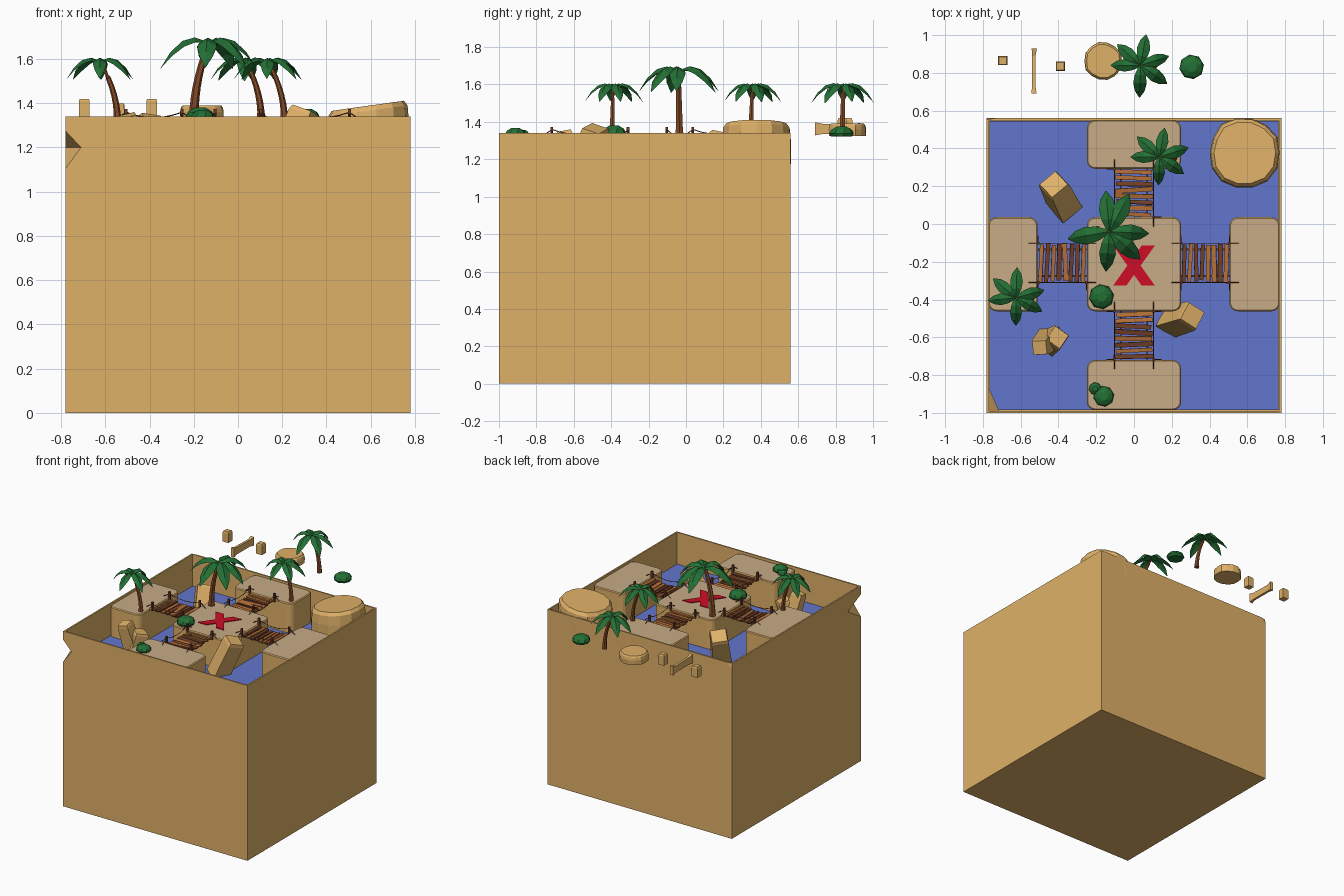
import bpy, bmesh, random
from math import sin, cos, pi, radians
from mathutils import Vector, Matrix

if "Cube" in bpy.data.objects:
    bpy.data.objects.remove(bpy.data.objects["Cube"])
random.seed(4)

def mat(name, c):
    m = bpy.data.materials.new(name)
    m.diffuse_color = (*c, 1)
    m.use_nodes = True
    m.node_tree.nodes["Principled BSDF"].inputs["Base Color"].default_value = m.diffuse_color
    return m

SAND = mat("sand", (0.74, 0.44, 0.14))
TOP = mat("island_top", (0.58, 0.41, 0.24))
WATER = mat("water", (0.12, 0.18, 0.61))
LEAF = mat("leaf", (0.017, 0.16, 0.035))
BARK = mat("bark", (0.24, 0.07, 0.02))
PLANK = mat("plank", (0.46, 0.16, 0.04))
DARK = mat("dark_plank", (0.17, 0.05, 0.02))
RED = mat("red", (0.62, 0.004, 0.02))

def finish(name, bm, *mats):
    bmesh.ops.recalc_face_normals(bm, faces=bm.faces)
    me = bpy.data.meshes.new(name)
    bm.to_mesh(me)
    bm.free()
    for m in mats:
        me.materials.append(m)
    ob = bpy.data.objects.new(name, me)
    bpy.context.collection.objects.link(ob)
    return ob

def box(bm, c, size, rot=0.0, mi=0, tilt=0.0):
    m = Matrix.Translation(c) @ Matrix.Rotation(rot, 4, 'Z') @ Matrix.Rotation(tilt, 4, 'Y')
    r = bmesh.ops.create_cube(bm, size=1, matrix=m @ Matrix.Diagonal((*size, 1)))
    for f in {f for v in r['verts'] for f in v.link_faces}:
        f.material_index = mi

def loft(bm, rings, mi=0):
    """Skin a list of equal-length closed rings and cap both ends."""
    vs = [[bm.verts.new(p) for p in r] for r in rings]
    n = len(vs[0])
    for a, b in zip(vs, vs[1:]):
        for i in range(n):
            bm.faces.new((a[i], a[(i + 1) % n], b[(i + 1) % n], b[i])).material_index = mi
    bm.faces.new(vs[0][::-1]).material_index = mi
    cap = bm.faces.new(vs[-1])
    cap.material_index = mi
    return cap

def tube(bm, pts, radii, n=6, rot=0.0, mi=0):
    pts = [Vector(p) for p in pts]
    rings = []
    for i, p in enumerate(pts):
        d = pts[min(i + 1, len(pts) - 1)] - pts[max(i - 1, 0)]
        q = d.to_track_quat('Z', 'Y') if abs(d.z) < d.length * .9 else Vector((0, 0, 1)).rotation_difference(d)
        rings.append([p + q @ Vector((cos(rot + 2 * pi * k / n), sin(rot + 2 * pi * k / n), 0)) * radii[i]
                      for k in range(n)])
    loft(bm, rings, mi)

# Crate: solid block with a thin rim and a recessed basin
bm = bmesh.new()
box(bm, (0, -.22, .67), (1.56, 1.56, 1.34))
top = max(bm.faces, key=lambda f: f.calc_center_median().z)
bmesh.ops.inset_region(bm, faces=[top], thickness=.016)
ex = bmesh.ops.extrude_face_region(bm, geom=[top])
bmesh.ops.translate(bm, verts=[v for v in ex['geom'] if isinstance(v, bmesh.types.BMVert)], vec=(0, 0, -.3))
bmesh.ops.delete(bm, geom=[top], context='FACES')
crate = finish("crate", bm, SAND)

# Chipped corners cut from the crate
def chip(name, pts):
    bm = bmesh.new()
    vs = [bm.verts.new(p) for p in pts]
    bmesh.ops.convex_hull(bm, input=vs)
    cut = finish(name, bm, SAND)
    cut.hide_render = True
    cut.hide_set(True)
    mod = crate.modifiers.new(name, 'BOOLEAN')
    mod.operation, mod.solver, mod.object = 'DIFFERENCE', 'EXACT', cut

A, B, C, D = (-.78, -1, 1.275), (-.78, -1, 1.105), (-.71, -1, 1.2), (-.78, -.84, 1.2)
chip("corner_chip_cutter", [A, B, (-.79, -1.01, 1.275), (-.79, -1.01, 1.105), C, D])
chip("rear_chip_cutter", [(-.785, .565, 1.25), (-.69, .565, 1.345), (-.785, .552, 1.345), (-.785, .565, 1.345)])
bm = bmesh.new()
a, b, c, d = [bm.verts.new(p) for p in (A, B, C, D)]
bm.faces.new((a, c, d))
bm.faces.new((b, d, c))
finish("corner_dent", bm, SAND)

# Water surface
bm = bmesh.new()
box(bm, (0, -.22, 1.07), (1.528, 1.528, .06))
finish("water", bm, WATER)

# Islands: rounded slabs with a paler cap
def island(name, x0, x1, y0, y1, r=.045):
    def ring(g, z):
        out = []
        for k, (cx, cy) in enumerate(((x1 - r, y1 - r), (x0 + r, y1 - r), (x0 + r, y0 + r), (x1 - r, y0 + r))):
            for j in range(5):
                t = (k + j / 4) * pi / 2
                out.append((cx + (r - g) * cos(t), cy + (r - g) * sin(t), z))
        return out
    bm = bmesh.new()
    cap = loft(bm, [ring(0, 1.08), ring(0, 1.32), ring(.006, 1.326)])
    cap.material_index = 1
    finish(name, bm, SAND, TOP)

island("centre_island", -.25, .25, -.462, .036)
island("left_island", -.772, -.51, -.462, .036)
island("right_island", .505, .772, -.462, .036)
island("back_island", -.25, .25, .292, .55)
island("front_island", -.25, .25, -.985, -.72)

# Treasure mark: two crossed bars with level ends
bm = bmesh.new()
for s in (1, -1):
    loft(bm, [[(s * x + o, y, z) for o, z in ((-.035, 1.325), (.035, 1.325), (.035, 1.332), (-.035, 1.332))]
              for x, y in ((-.075, -.325), (.075, -.115))])
finish("treasure_mark", bm, RED)

# Rope bridges: uneven planks, corner posts, sagging ropes
def bridge(name, centre, ang):
    bm = bmesh.new()
    n, L, W = 8, .255, .205
    for i in range(n):
        t = (i + .5) / n
        box(bm, ((t - .5) * L, random.uniform(-.004, .004), 1.318 - .05 * t * (1 - t)),
            (random.uniform(.02, .026), W * random.uniform(.92, 1.03), .01),
            random.uniform(-.07, .07), random.choice((0, 0, 1)), random.uniform(-.25, .25))
    for s in (-1, 1):
        y = s * .104
        tube(bm, [((k / 6 - .5) * L, y, 1.36 - .1 * k / 6 * (1 - k / 6)) for k in range(7)], [.0025] * 7, 4, 0, 1)
        box(bm, (0, s * .07, 1.298), (L, .01, .006), 0, 1)
        for e in (-1, 1):
            x = e * L / 2
            box(bm, (x, y, 1.34), (.014, .014, .066), 0, 1)
            tube(bm, [(x, y, 1.358), (x + e * .05, y, 1.325)], [.0025] * 2, 4, 0, 1)
            tube(bm, [(x, y, 1.358), (x, y + s * .04, 1.325)], [.0025] * 2, 4, 0, 1)
    bm.transform(Matrix.Translation((*centre, 0)) @ Matrix.Rotation(ang, 4, 'Z'))
    finish(name, bm, PLANK, DARK)

bridge("left_bridge", (-.38, -.206), 0)
bridge("right_bridge", (.377, -.206), 0)
bridge("back_bridge", (0, .164), pi / 2)
bridge("front_bridge", (0, -.59), pi / 2)

# Palms: curved tapering trunk with folded drooping leaves
def palm(name, base, crown, L, angles):
    b, c = Vector(base), Vector(crown)
    bm = bmesh.new()
    pts, rad = [], []
    for i in range(8):
        t = i / 7
        p = b.lerp(c, t)
        p.x = b.x + (c.x - b.x) * t ** 2
        pts.append(p)
        rad.append(L * (.105 - .045 * t + (.015 if i == 0 else 0)))
    tube(bm, pts, rad, 6)
    for a in angles:
        k = L * random.uniform(.95, 1.05)
        u, v = Vector((cos(radians(a)), sin(radians(a)), 0)), Vector((-sin(radians(a)), cos(radians(a)), 0))
        rings = []
        for r, z, w in ((0, 0, .05), (.3, .1, .17), (.55, .03, .21), (.8, -.2, .15), (1, -.52, .012)):
            p = c + (u * r + Vector((0, 0, z))) * k
            edge = Vector((0, 0, -.55 * w * k))
            rings.append([p, p + v * w * k + edge, p + Vector((0, 0, -.35 * w * k)), p - v * w * k + edge])
        loft(bm, rings, 1)
    finish(name, bm, BARK, LEAF)

small = (80, 18, -35, -92, 180, 138)
palm("large_palm", (-.20, -.035, 1.32), (-.13, -.04, 1.675), .215, (95, 62, -3, -42, -95, 190))
palm("left_palm", (-.545, -.395, 1.32), (-.625, -.39, 1.59), .155, (88, 15, -28, -90, 186, 140))
palm("back_palm", (.21, .345, 1.32), (.135, .355, 1.59), .155, small)
palm("loose_palm", (.105, .835, 1.325), (.035, .84, 1.59), .165, small)

# Bushes: faceted domes
def bush(name, x, y, r, h):
    bm = bmesh.new()
    z0 = 1.322
    loft(bm, [[(x + r * q * cos(2 * pi * (k + o) / 8), y + r * q * sin(2 * pi * (k + o) / 8), z0 + h * t)
               for k in range(8)] for q, t, o in ((.85, 0, 0), (1, .3, .2), (.85, .7, .4), (.42, 1, .6))])
    bmesh.ops.triangulate(bm, faces=bm.faces)
    finish(name, bm, LEAF)

bush("centre_bush", -.172, -.385, .066, .058)
bush("front_bush", -.16, -.912, .055, .045)
bush("front_small_bush", -.205, -.872, .034, .035)
bush("loose_bush", .305, .832, .066, .053)

# Round boulders with a bevelled rim
def boulder(name, x, y, levels, slope, n=14):
    bm = bmesh.new()
    jit = [random.uniform(.96, 1.03) for _ in range(n)]
    loft(bm, [[(x + r * jit[k] * cos(2 * pi * k / n), y + r * jit[k] * sin(2 * pi * k / n),
                z + s * slope * r * cos(2 * pi * k / n)) for k in range(n)] for r, z, s in levels])
    finish(name, bm, SAND)

boulder("large_boulder", .585, .377, ((.188, 1.08, 0), (.19, 1.3, .8), (.184, 1.365, 1), (.167, 1.388, 1)), .14)
boulder("loose_boulder", -.163, .862, ((.1, 1.325, 0), (.102, 1.36, 0), (.098, 1.38, 0), (.09, 1.39, 0)), 0)

# Leaning square rocks rising out of the water
for name, p, q, r0, r1, rot in (
        ("back_left_rock", (-.365, .09, 1.08), (-.425, .21, 1.325), .095, .085, 60),
        ("right_rock", (.19, -.52, 1.08), (.31, -.485, 1.365), .085, .08, 15),
        ("front_left_rock", (-.44, -.6, 1.08), (-.5, -.655, 1.345), .075, .058, 50),
        ("front_left_low_rock", (-.45, -.63, 1.08), (-.405, -.6, 1.285), .075, .068, 10)):
    bm = bmesh.new()
    m = [Vector(p).lerp(Vector(q), t) for t in (0, .93, 1)]
    tube(bm, m, [r0, r1, r1 * .9], 4, radians(rot))
    finish(name, bm, SAND)

# Loose stone posts and rail behind the crate
for name, x, y in (("loose_post_left", -.695, .865), ("loose_post_right", -.39, .835)):
    bm = bmesh.new()
    tube(bm, [(x, y, 1.34), (x, y, 1.41), (x, y, 1.42)], [.034, .034, .028], 4, pi / 4)
    finish(name, bm, SAND)
bm = bmesh.new()
loft(bm, [[(-.53 + dx - w, y, a), (-.53 + dx + w, y, a), (-.53 + dx + w, y, b), (-.53 + dx - w, y, b)]
          for y, w, a, b, dx in ((.69, .014, 1.328, 1.398, 0), (.73, .009, 1.335, 1.39, 0),
                                 (.89, .009, 1.335, 1.385, 0), (.93, .014, 1.328, 1.395, .002))])
finish("loose_rail", bm, SAND)
